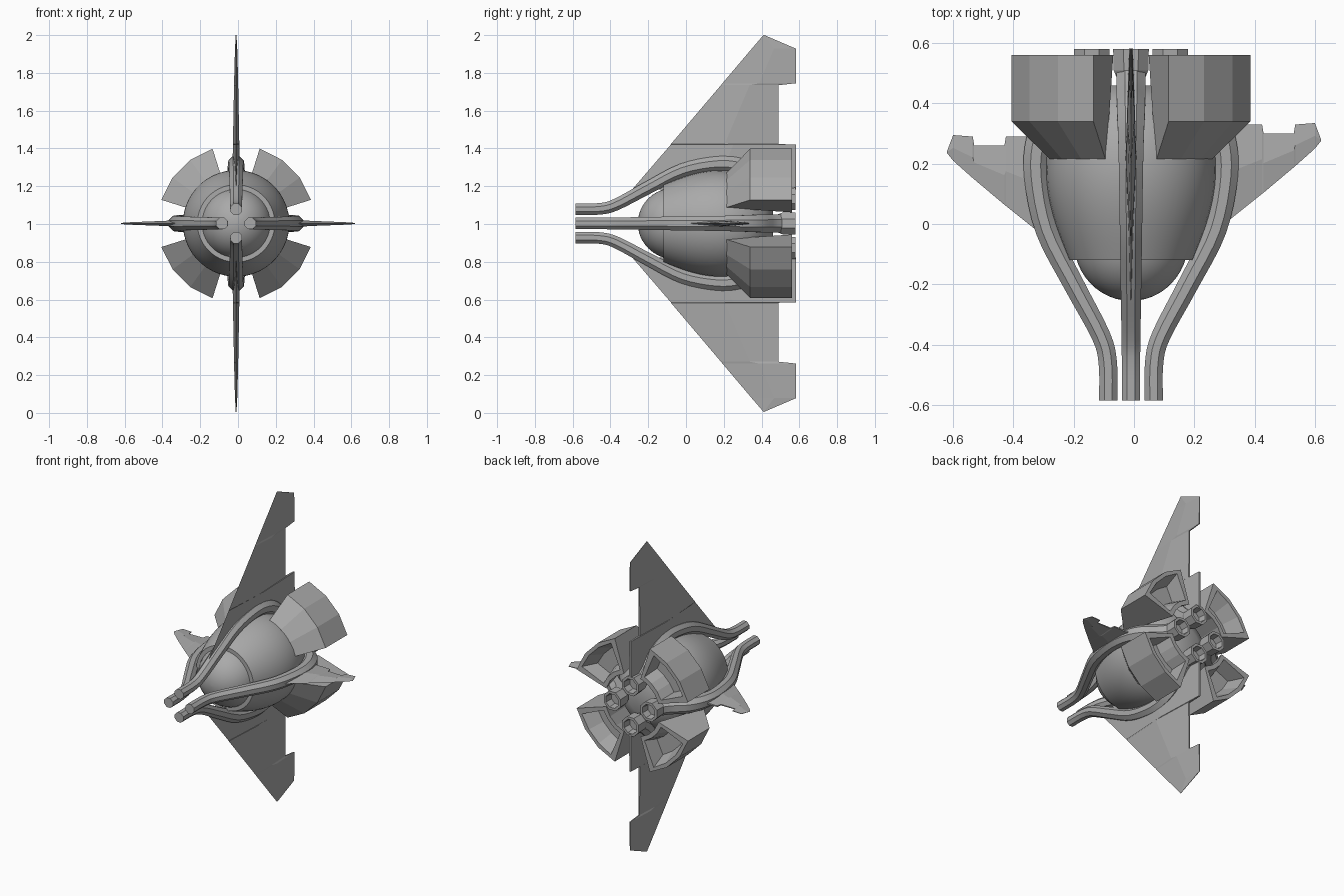
import bpy, bmesh, math
from mathutils import Vector, Matrix

cube = bpy.data.objects.get("Cube")
if cube:
    bpy.data.objects.remove(cube, do_unlink=True)

AXIS = Vector((-0.01, 0, 1.003))

grey = bpy.data.materials.new("hull grey")
grey.use_nodes = True
grey.diffuse_color = (0.4, 0.4, 0.4, 1)
grey.node_tree.nodes["Principled BSDF"].inputs["Base Color"].default_value = (0.4, 0.4, 0.4, 1)


def loft(name, rings, turn=0, smooth=None):
    """Skin closed rings, cap both ends, turn about the long axis (degrees)."""
    bm = bmesh.new()
    loops = [[bm.verts.new(p) for p in ring] for ring in rings]
    n = len(loops[0])
    for a, b in zip(loops, loops[1:]):
        for i in range(n):
            j = (i + 1) % n
            bm.faces.new((a[i], a[j], b[j], b[i]))
    bm.faces.new(loops[0])
    bm.faces.new(loops[-1])
    bmesh.ops.remove_doubles(bm, verts=bm.verts, dist=0.0001)
    bmesh.ops.recalc_face_normals(bm, faces=bm.faces)
    bm.transform(Matrix.Translation(AXIS) @ Matrix.Rotation(math.radians(-turn), 4, "Y"))
    mesh = bpy.data.meshes.new(name)
    bm.to_mesh(mesh)
    bm.free()
    mesh.materials.append(grey)
    ob = bpy.data.objects.new(name, mesh)
    bpy.context.collection.objects.link(ob)
    if smooth:
        bpy.ops.object.select_all(action="DESELECT")
        ob.select_set(True)
        bpy.context.view_layer.objects.active = ob
        bpy.ops.object.shade_smooth_by_angle(angle=math.radians(smooth))
    return ob


def circle(centre, radius, sides, side_dir=Vector((1, 0, 0))):
    """Ring around centre, spanned by side_dir and z."""
    ring = []
    for i in range(sides):
        a = 2 * math.pi * (i + 0.5) / sides
        ring.append(centre + radius * (math.cos(a) * side_dir + math.sin(a) * Vector((0, 0, 1))))
    return ring


def lathe(name, profile, sides=48):
    return loft(name, [circle(Vector((0, y, 0)), r, sides) for y, r in profile], smooth=30)


# Rounded nose and the shell around it
nose = [(-0.255 + 0.2 * (1 - math.cos(t)), 0.19 * math.sin(t) + 0.001)
        for t in [math.pi / 2 * i / 12 for i in range(13)]]
lathe("nose_dome", nose + [(0.1, 0.19)])
shell = [(-0.12, 0.18), (-0.12, 0.205)]
for i in range(1, 13):
    t = i / 12
    shell.append((-0.12 + 0.3 * t, 0.205 + 0.077 * math.sin(t * math.pi / 2)))
lathe("body_shell", shell + [(0.24, 0.28), (0.34, 0.25), (0.42, 0.18), (0.46, 0.1)])


# Bent pipes, one per quarter turn
def smooth_path(pts, steps=4):
    pts = [Vector(p) for p in pts]
    ext = [2 * pts[0] - pts[1]] + pts + [2 * pts[-1] - pts[-2]]
    out = []
    for a, b, c, d in zip(ext, ext[1:], ext[2:], ext[3:]):
        for k in range(steps):
            t = k / steps
            out.append(0.5 * (2 * b + (c - a) * t + (2 * a - 5 * b + 4 * c - d) * t * t
                              + (3 * b - a - 3 * c + d) * t ** 3))
    return out + [pts[-1]]


# path points: distance from axis, y, pipe radius
PIPE = [(0.075, -0.585, 0.033), (0.077, -0.46, 0.033), (0.1, -0.37, 0.034),
        (0.19, -0.2, 0.037), (0.28, -0.02, 0.04), (0.315, 0.16, 0.043),
        (0.305, 0.28, 0.046), (0.26, 0.37, 0.05), (0.18, 0.44, 0.052), (0.135, 0.5, 0.052)]
path = smooth_path(PIPE)
rings = []
for i, p in enumerate(path):
    tan = path[min(i + 1, len(path) - 1)] - path[max(i - 1, 0)]
    across = Vector((tan.y, -tan.x, 0)).normalized()
    rings.append(circle(Vector((p.x, p.y, 0)), p.z, 8, across))
NOZZLE = [(0.47, 0.045), (0.51, 0.062), (0.58, 0.064), (0.58, 0.047), (0.53, 0.042)]
for turn, side in ((0, "left"), (90, "top"), (180, "right"), (270, "bottom")):
    loft(side + "_pipe", rings, turn, smooth=25)
    loft(side + "_nozzle", [circle(Vector((0.13, y, 0)), r, 8) for y, r in NOZZLE], turn)


# Hollow thruster blocks on the diagonals
def sector(y, inner, outer, half, segs=3):
    angs = [math.radians(-half + 2 * half * i / segs) for i in range(segs + 1)]
    out = [Vector((outer * math.cos(a), y, outer * math.sin(a))) for a in angs]
    inn = [Vector((inner * math.cos(a), y, inner * math.sin(a))) for a in reversed(angs)]
    return out + inn


BLOCK = [(0.215, 0.25, 0.282, 27.5), (0.34, 0.245, 0.415, 27.5), (0.56, 0.195, 0.415, 27.5),
         (0.56, 0.222, 0.39, 22), (0.46, 0.25, 0.35, 20)]
for k, side in enumerate(("upper_left", "upper_right", "lower_right", "lower_left")):
    loft(side + "_thruster", [sector(*s) for s in BLOCK], 45 + 90 * k)


# Thin lens-shaped fins with a notched trailing edge
def fin(name, stations, turn, shift=0):
    rings = []
    for r, lead, trail, half in stations:
        lead, trail = lead + shift, trail + shift
        mid = lead + 0.5 * (trail - lead)
        rings.append([Vector((r, lead, 0)), Vector((r, mid, half)), Vector((r, trail, half * 0.3)),
                      Vector((r, trail, -half * 0.3)), Vector((r, mid, -half))])
    loft(name, rings, turn)


# stations: distance from axis, leading y, trailing y, half thickness
TALL = [(0.18, -0.285, 0.583, 0.021), (0.418, -0.08, 0.583, 0.017), (0.42, -0.08, 0.49, 0.017),
        (0.732, 0.185, 0.49, 0.011), (0.742, 0.193, 0.583, 0.011),
        (0.925, 0.348, 0.583, 0.006), (0.997, 0.41, 0.415, 0.002)]
SHORT = [(0.29, -0.04, 0.29, 0.018), (0.415, 0.06, 0.29, 0.012), (0.42, 0.064, 0.26, 0.012),
         (0.52, 0.148, 0.26, 0.008), (0.525, 0.152, 0.29, 0.008),
         (0.59, 0.21, 0.295, 0.005), (0.61, 0.235, 0.242, 0.002)]
fin("top_fin", TALL, 90)
fin("bottom_fin", TALL, 270)
fin("right_fin", SHORT, 180)
fin("left_fin", [(r + 0.02, a, b, h) for r, a, b, h in SHORT], 0, shift=0.04)
